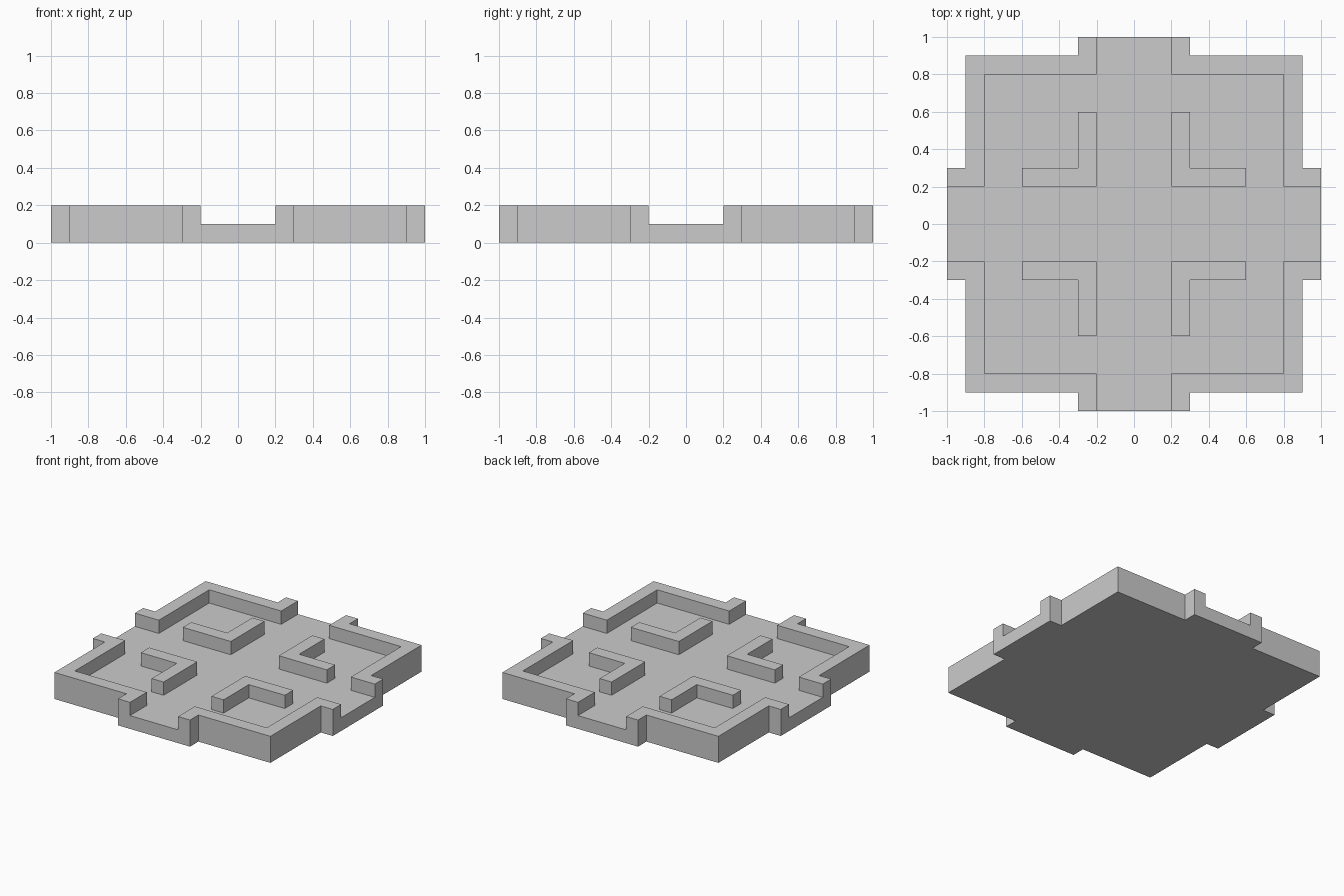
import bpy
import bmesh

cube = bpy.data.objects.get("Cube")
if cube:
    bpy.data.objects.remove(cube, do_unlink=True)

# Single stone grey colour
GREY = (0.6, 0.6, 0.6, 1.0)
stone = bpy.data.materials.new("stone_grey")
stone.use_nodes = True
stone.diffuse_color = GREY
stone.node_tree.nodes["Principled BSDF"].inputs["Base Color"].default_value = GREY

FLOOR_Z, WALL_Z = 0.1, 0.2


def prism(name, outline, z0, z1):
    """Extrude a flat outline from z0 up to z1."""
    bm = bmesh.new()
    face = bm.faces.new([bm.verts.new((x, y, z0)) for x, y in outline])
    top = bmesh.ops.extrude_face_region(bm, geom=[face])["geom"]
    verts = [g for g in top if isinstance(g, bmesh.types.BMVert)]
    bmesh.ops.translate(bm, verts=verts, vec=(0, 0, z1 - z0))
    bmesh.ops.recalc_face_normals(bm, faces=bm.faces)
    mesh = bpy.data.meshes.new(name)
    bm.to_mesh(mesh)
    bm.free()
    mesh.materials.append(stone)
    obj = bpy.data.objects.new(name, mesh)
    bpy.context.collection.objects.link(obj)
    return obj


# Outlines for the back left quarter
floor_edge = [(1, 0.2), (0.8, 0.2), (0.8, 0.8), (0.2, 0.8), (0.2, 1)]
wall = [(0.2, 1), (0.3, 1), (0.3, 0.9), (0.9, 0.9), (0.9, 0.3),
        (1, 0.3), (1, 0.2), (0.8, 0.2), (0.8, 0.8), (0.2, 0.8)]
divider = [(0.2, 0.2), (0.6, 0.2), (0.6, 0.3), (0.3, 0.3), (0.3, 0.6), (0.2, 0.6)]


def turn(points, quarters):
    """Rotate points about the centre by quarter turns."""
    for _ in range(quarters):
        points = [(-y, x) for x, y in points]
    return points


# Floor slab, fitted between the corner walls
floor = [p for q in range(4) for p in turn(floor_edge, q)]
prism("floor", floor, 0, FLOOR_Z)

# Corner walls with door jambs, and the inner L-shaped dividers
for q, corner in enumerate(("back_left", "back_right", "front_right", "front_left")):
    prism("corner_wall_" + corner, turn(wall, q), 0, WALL_Z)
    prism("divider_" + corner, turn(divider, q), FLOOR_Z, WALL_Z)
